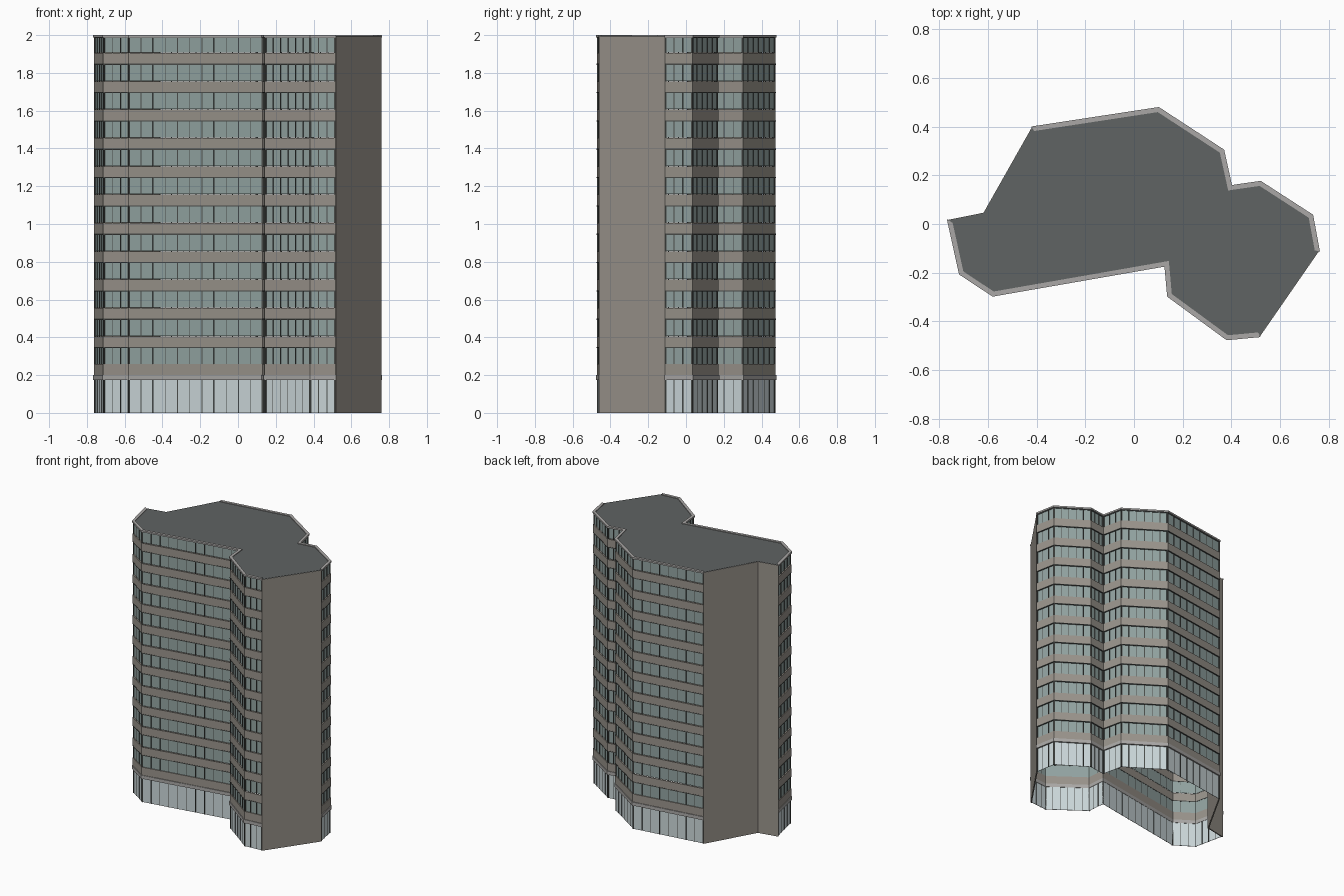
import bpy, bmesh
from mathutils import Vector

if "Cube" in bpy.data.objects:
    bpy.data.objects.remove(bpy.data.objects["Cube"])

# Footprint, counterclockwise; walls 6-7, 13-14 and 14-0 are blank
PTS = [Vector(p) for p in [
    (-.768, .02), (-.718, -.207), (-.58, -.298), (.125, -.175), (.136, -.298),
    (.38, -.477), (.52, -.464), (.763, -.113), (.735, .038), (.52, .177),
    (.402, .16), (.37, .305), (.102, .48), (-.422, .40), (-.62, .05)]]
N = len(PTS)
GLAZED = [list(range(0, 7)), list(range(7, 14))]
BLANK = [[6, 7], [13, 14, 0]]


def material(name, rgb):
    m = bpy.data.materials.new(name)
    m.diffuse_color = (*rgb, 1)
    m.use_nodes = True
    m.node_tree.nodes["Principled BSDF"].inputs["Base Color"].default_value = m.diffuse_color
    return m


STONE = material("stone", (.32, .295, .26))
GLASS = material("window_glass", (.29, .37, .36))
SHOP = material("base_glass", (.60, .68, .70))
DARK = material("frame", (.07, .075, .07))
ROOF = material("roof_grey", (.115, .125, .125))
TRIM = material("trim", (.40, .39, .38))


def normal(i):
    d = (PTS[(i + 1) % N] - PTS[i]).normalized()
    return Vector((-d.y, d.x))          # points inward


def ring(d):
    # footprint inset by d with mitred corners
    out = []
    for i, p in enumerate(PTS):
        a, b = normal(i - 1 if i else N - 1), normal(i)
        out.append(p + (a + b) * d / (1 + a.dot(b)))
    return out


def finish(name, bm, mat):
    bmesh.ops.recalc_face_normals(bm, faces=bm.faces)
    me = bpy.data.meshes.new(name)
    bm.to_mesh(me)
    bm.free()
    me.materials.append(mat)
    ob = bpy.data.objects.new(name, me)
    bpy.context.collection.objects.link(ob)


def prism(bm, poly, z0, z1):
    lo = [bm.verts.new((p.x, p.y, z0)) for p in poly]
    hi = [bm.verts.new((p.x, p.y, z1)) for p in poly]
    n = len(poly)
    bm.faces.new(lo)
    bm.faces.new(hi)
    for i in range(n):
        bm.faces.new((lo[i], lo[(i + 1) % n], hi[(i + 1) % n], hi[i]))


def bands(name, chains, d0, d1, levels, mat):
    # solid ribbons following the chains between insets d0 and d1
    bm = bmesh.new()
    outer, inner = ring(d0), ring(d1)
    for c in chains:
        for z0, z1 in levels:
            for a, b in zip(c, c[1:]):
                prism(bm, [outer[a], outer[b], inner[b], inner[a]], z0, z1)
    inside = [f for f in bm.faces if False]
    finish(name, bm, mat)


P = .15
bands("base_glazing", GLAZED, .010, .012, [(0, .18)], SHOP)
bands("base_ledge", GLAZED, 0, .014, [(.175, .2)], TRIM)
bands("first_spandrel", GLAZED, .005, .014, [(.2, .258)], STONE)
bands("windows", GLAZED, .011, .013,
      [(.258 + P * k, .345 + P * k) for k in range(12)], GLASS)
bands("spandrels", GLAZED, .005, .014,
      [(.349 + P * k, .405 + P * k) for k in range(11)], STONE)
bands("window_heads", GLAZED, .004, .014,
      [(.343 + P * k, .349 + P * k) for k in range(11)], DARK)
bands("blank_walls", BLANK, .004, .012, [(0, 1.993)], STONE)
bands("roof_rim", GLAZED, 0, .02, [(1.988, 2.0)], TRIM)

# Roof slab
bm = bmesh.new()
prism(bm, ring(.006), 1.985, 1.995)
finish("roof", bm, ROOF)

# Mullions between panes and a slim post at each corner
bm = bmesh.new()
posts = bmesh.new()
line = ring(.008)
for c in GLAZED:
    for a, b in zip(c, c[1:]):
        p, q = line[a], line[b]
        length = (q - p).length
        u, n = (q - p) / length, normal(a)
        count = max(3, round(length / (.05 if length < .5 else .066)))
        for k in range(1, count):
            m = p + (q - p) * k / count
            w = u * .002
            prism(bm, [m - w, m + w, m + w + n * .005, m - w + n * .005], 0, 1.988)
        for e, s in ((p, 1), (q, -1)):
            e0, e1 = e - n * .002, e + u * s * .007 - n * .002
            prism(posts, [e0, e1, e1 + n * .006, e0 + n * .006], 0, 1.988)
finish("mullions", bm, DARK)
finish("corner_posts", posts, DARK)
